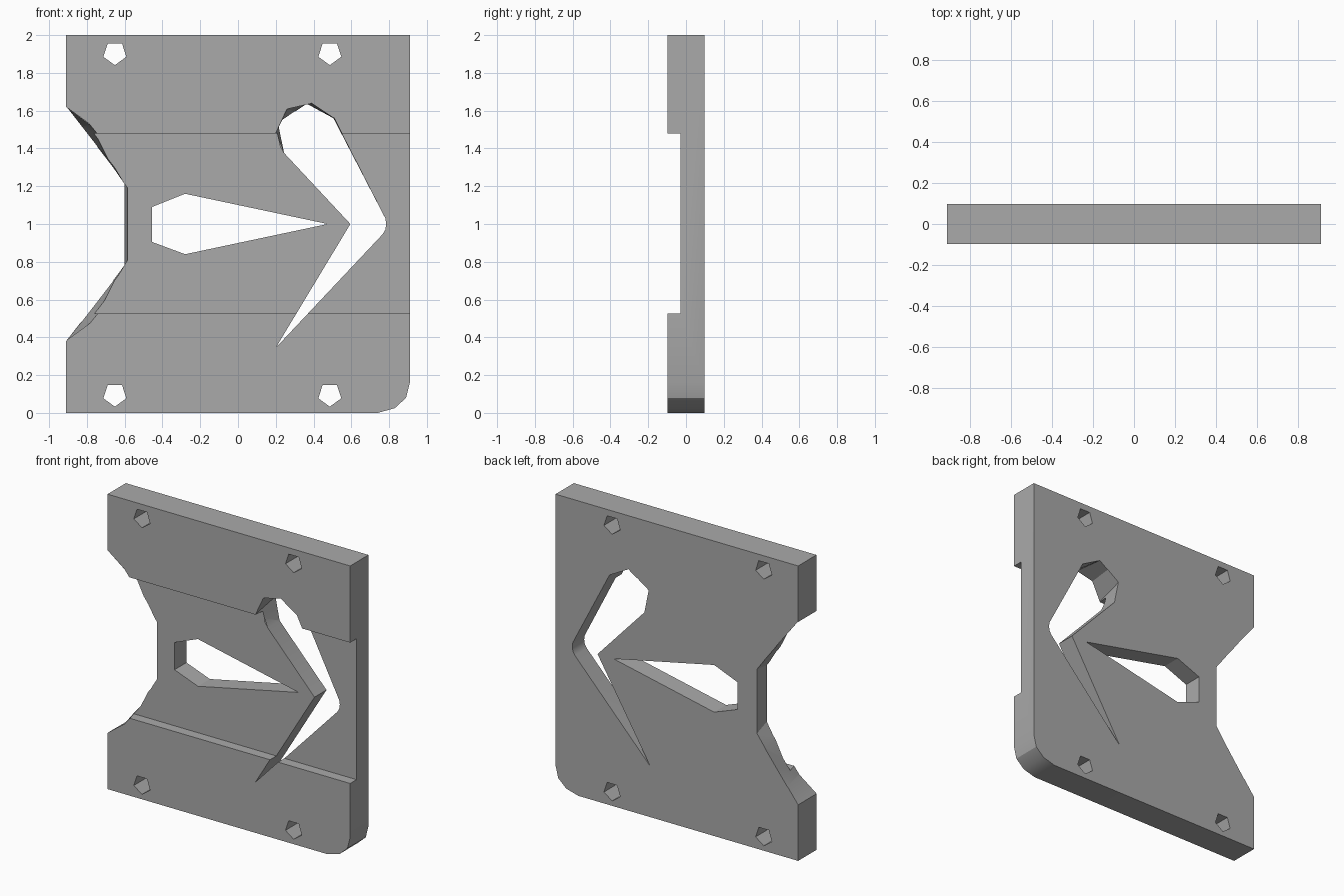
import bpy, bmesh, math

cube = bpy.data.objects.get("Cube")
if cube:
    bpy.data.objects.remove(cube, do_unlink=True)

HALF_DEPTH = 0.098
REACH = 0.11  # cutters poke slightly through both faces

grey = bpy.data.materials.new("plain_grey")
grey.use_nodes = True
colour = (0.4, 0.4, 0.4, 1)
grey.diffuse_color = colour
grey.node_tree.nodes["Principled BSDF"].inputs["Base Color"].default_value = colour


def loft(name, front, back=None, depth=REACH):
    """Solid between a front (-y) and a back (+y) outline given as x, z points."""
    bm = bmesh.new()
    f = [bm.verts.new((x, -depth, z)) for x, z in front]
    b = [bm.verts.new((x, depth, z)) for x, z in back or front]
    bm.faces.new(f)
    bm.faces.new(b[::-1])
    n = len(f)
    for i in range(n):
        j = (i + 1) % n
        bm.faces.new((f[j], f[i], b[i], b[j]))
    bmesh.ops.recalc_face_normals(bm, faces=bm.faces)
    mesh = bpy.data.meshes.new(name)
    bm.to_mesh(mesh)
    bm.free()
    mesh.materials.append(grey)
    obj = bpy.data.objects.new(name, mesh)
    bpy.context.collection.objects.link(obj)
    return obj


def mirrored(half):
    """Complete an outline by mirroring it about z = 1."""
    return half + [(x, 2 - z) for x, z in reversed(half)]


# Plate with one rounded lower corner
plate = loft("plate", [(-0.91, 0), (0.74, 0), (0.83, 0.025), (0.89, 0.08),
                       (0.91, 0.16), (0.91, 2), (-0.91, 2)], depth=HALF_DEPTH)

# Wide shallow channel across the front
channel = loft("channel_cutter", [(-1, 0.525), (1, 0.525), (1, 1.48), (-1, 1.48)])
for v in channel.data.vertices:
    v.co.y = -0.2 if v.co.y < 0 else -0.03

# Scooped bite in the side, curved at the front and straight at the back
bite = loft("bite_cutter",
            mirrored([(-1, 1.68), (-0.91, 1.62), (-0.78, 1.525), (-0.735, 1.47),
                      (-0.65, 1.30), (-0.575, 1.175)]),
            mirrored([(-1, 1.736), (-0.91, 1.62), (-0.83, 1.517), (-0.75, 1.414),
                      (-0.66, 1.297), (-0.603, 1.22)]))

# Bent slot with a rounder upper end at the front
tail = [(0.78, 1.03), (0.785, 1), (0.78, 0.97), (0.765, 0.945),
        (0.20, 0.345), (0.595, 1)]
slot = loft("bent_slot_cutter",
            [(0.245, 1.375), (0.213, 1.43), (0.20, 1.48), (0.26, 1.61),
             (0.39, 1.64), (0.51, 1.56)] + tail,
            [(0.245, 1.375), (0.232, 1.44), (0.213, 1.534), (0.30, 1.594),
             (0.363, 1.637), (0.505, 1.56)] + tail)

# Long pointed window
window = loft("window_cutter", [(-0.455, 1.09), (-0.28, 1.16), (0.475, 1),
                                (-0.28, 0.84), (-0.455, 0.905)])

cutters = [channel, bite, slot, window]

# Five-sided screw holes, point down
for cx in (-0.652, 0.486):
    for cz in (0.097, 1.905):
        ring = [(cx + 0.064 * math.sin(math.tau * i / 5),
                 cz - 0.064 * math.cos(math.tau * i / 5)) for i in range(5)]
        cutters.append(loft("hole_cutter", ring))

# Carve everything out of the plate
bpy.context.view_layer.objects.active = plate
for cutter in cutters:
    cutter.hide_render = True
    mod = plate.modifiers.new("carve", "BOOLEAN")
    mod.operation = "DIFFERENCE"
    mod.solver = "EXACT"
    mod.object = cutter
    bpy.ops.object.modifier_apply(modifier=mod.name)
    bpy.data.objects.remove(cutter, do_unlink=True)

bpy.ops.object.select_all(action="DESELECT")
plate.select_set(True)
bpy.ops.object.shade_smooth_by_angle(angle=math.radians(30))
